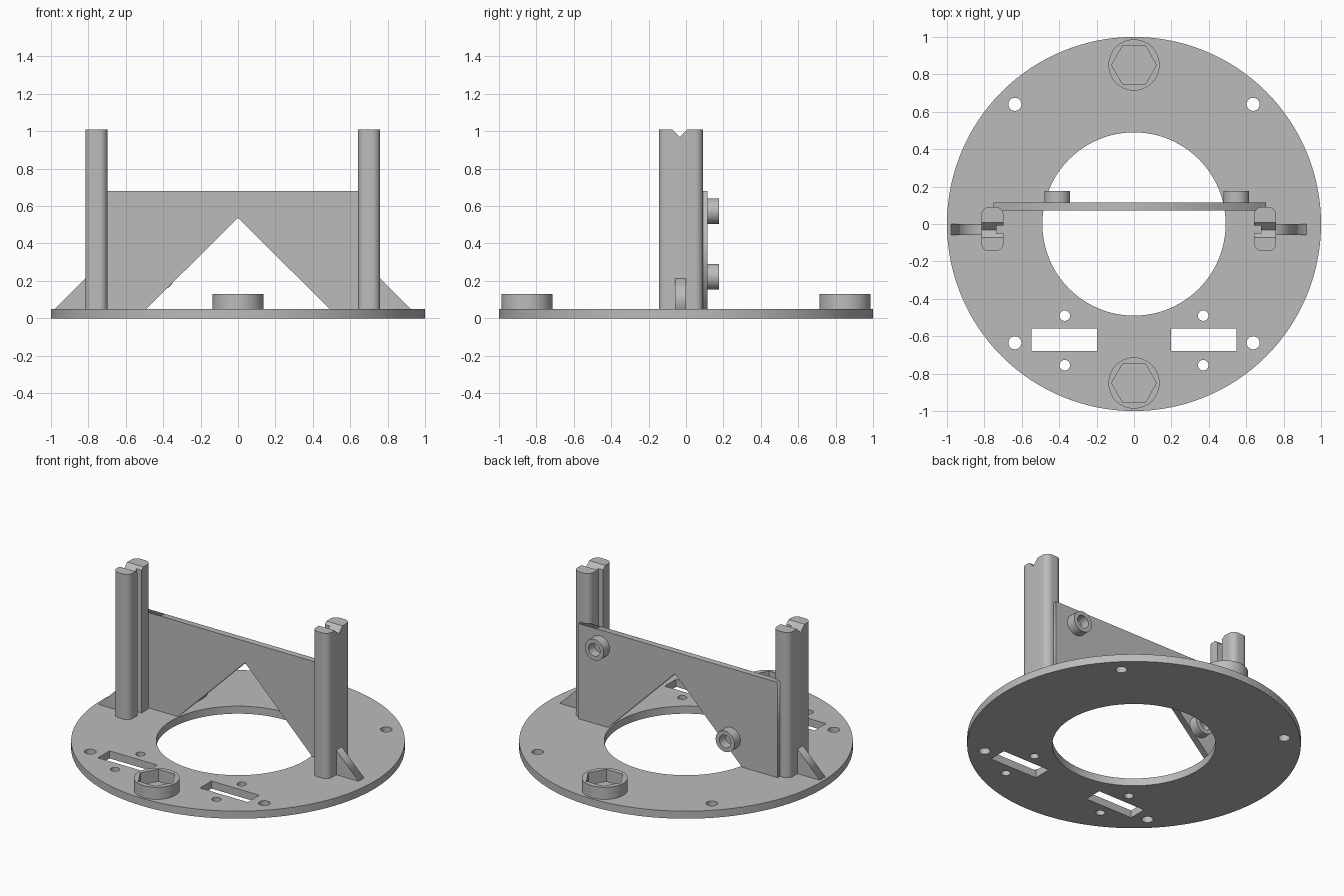
import bpy, bmesh
from math import cos, sin, pi, radians
from mathutils import Matrix

cube = bpy.data.objects.get("Cube")
if cube:
    bpy.data.objects.remove(cube, do_unlink=True)

GREY = (0.5, 0.5, 0.5, 1)
mat = bpy.data.materials.new("matte grey")
mat.use_nodes = True
mat.diffuse_color = GREY
mat.node_tree.nodes["Principled BSDF"].inputs["Base Color"].default_value = GREY

UPRIGHT = Matrix.Rotation(radians(90), 4, "X")  # drawing plane XY becomes XZ


def ring(x, y, r, n=32):
    return [(x + r * cos(2 * pi * i / n), y + r * sin(2 * pi * i / n)) for i in range(n)]


def box(x0, x1, y0, y1):
    return [(x0, y0), (x1, y0), (x1, y1), (x0, y1)]


def prism(name, loops, low, high, turn=Matrix()):
    """Extrude an outline with optional holes from low to high."""
    curve = bpy.data.curves.new(name, "CURVE")
    curve.dimensions = "2D"
    curve.fill_mode = "BOTH"
    curve.extrude = (high - low) / 2
    for loop in loops:
        spline = curve.splines.new("POLY")
        spline.points.add(len(loop) - 1)
        for point, (x, y) in zip(spline.points, loop):
            point.co = (x, y, 0, 1)
        spline.use_cyclic_u = True
    drawn = bpy.data.objects.new(name + " outline", curve)
    mesh = bpy.data.meshes.new_from_object(drawn)
    bpy.data.objects.remove(drawn)
    bpy.data.curves.remove(curve)
    mesh.transform(turn @ Matrix.Translation((0, 0, (low + high) / 2)))
    bm = bmesh.new()
    bm.from_mesh(mesh)
    bmesh.ops.remove_doubles(bm, verts=bm.verts, dist=1e-5)
    bmesh.ops.recalc_face_normals(bm, faces=bm.faces)
    bm.to_mesh(mesh)
    bm.free()
    mesh.name = name
    mesh.materials.clear()
    mesh.materials.append(mat)
    obj = bpy.data.objects.new(name, mesh)
    bpy.context.collection.objects.link(obj)
    return obj


def smooth(obj):
    bpy.ops.object.select_all(action="DESELECT")
    obj.select_set(True)
    bpy.context.view_layer.objects.active = obj
    bpy.ops.object.shade_smooth_by_angle(angle=radians(30))


def cut(obj, cutter):
    mod = obj.modifiers.new("cut", "BOOLEAN")
    mod.object, mod.operation, mod.solver = cutter, "DIFFERENCE", "EXACT"
    bpy.context.view_layer.objects.active = obj
    bpy.ops.object.modifier_apply(modifier=mod.name)
    bpy.data.objects.remove(cutter, do_unlink=True)


FLOOR = 0.05

# Base ring with screw holes and two slots
loops = [ring(0, 0, 1, 128), ring(0, 0, 0.49, 96)]
for s in (-1, 1):
    loops += [ring(s * 0.637, y, 0.035) for y in (-0.635, 0.64)]
    loops += [ring(s * 0.37, y, 0.028) for y in (-0.49, -0.755)]
    loops.append(box(s * 0.373 - 0.175, s * 0.373 + 0.175, -0.68, -0.56))
smooth(prism("base_ring", loops, 0, FLOOR))

# Hexagonal nut pockets
for name, y in (("front", -0.85), ("back", 0.85)):
    smooth(prism(name + "_nut_pocket", [ring(0, y, 0.137, 64), ring(0, y, 0.12, 6)], FLOOR, 0.13))


# Posts: rounded outline, inner groove, V notch on top, outer gusset
def post_outline(x, side):
    w, d, r, yc = 0.059, 0.118, 0.042, -0.027
    pts = []
    for k, (sx, sy) in enumerate(((1, 1), (-1, 1), (-1, -1), (1, -1))):
        for i in range(9):
            a = (k + i / 8) * pi / 2
            pts.append((sx * (w - r) + r * cos(a), sy * (d - r) + r * sin(a)))
        if k == 1:
            pts += [(-w, 0.018), (-0.022, 0.018), (-0.022, -0.024), (-w, -0.024)]
    return [(x + side * px, yc + py) for px, py in pts]


for name, side, x in (("right", -1, -0.757), ("left", 1, 0.701)):
    post = prism(name + "_post", [post_outline(x, side)], FLOOR, 1.01)
    notch = prism("notch_cutter", [[(-0.113, 1.05), (-0.033, 0.97), (0.047, 1.05)]], x - 0.2, x + 0.2,
                  Matrix(((0, 0, 1, 0), (1, 0, 0, 0), (0, 1, 0, 0), (0, 0, 0, 1))))
    cut(post, notch)
    smooth(post)
    edge = x + side * 0.05
    prism(name + "_gusset", [[(edge, FLOOR), (x + side * 0.222, FLOOR), (x + side * 0.059, 0.213), (edge, 0.213)]],
          0, 0.058, UPRIGHT)

# Cross plate with triangular opening
prism("cross_plate", [[(-0.75, FLOOR), (-0.49, FLOOR), (0, 0.537), (0.49, FLOOR),
                       (0.705, FLOOR), (0.705, 0.68), (-0.75, 0.68)]], -0.115, -0.073, UPRIGHT)

# Screw bosses on the back of the plate
for name, x, z in (("upper", 0.547, 0.572), ("lower", -0.41, 0.222)):
    smooth(prism(name + "_boss", [ring(x, z, 0.069, 48), ring(x, z, 0.042, 48)], -0.177, -0.115, UPRIGHT))
